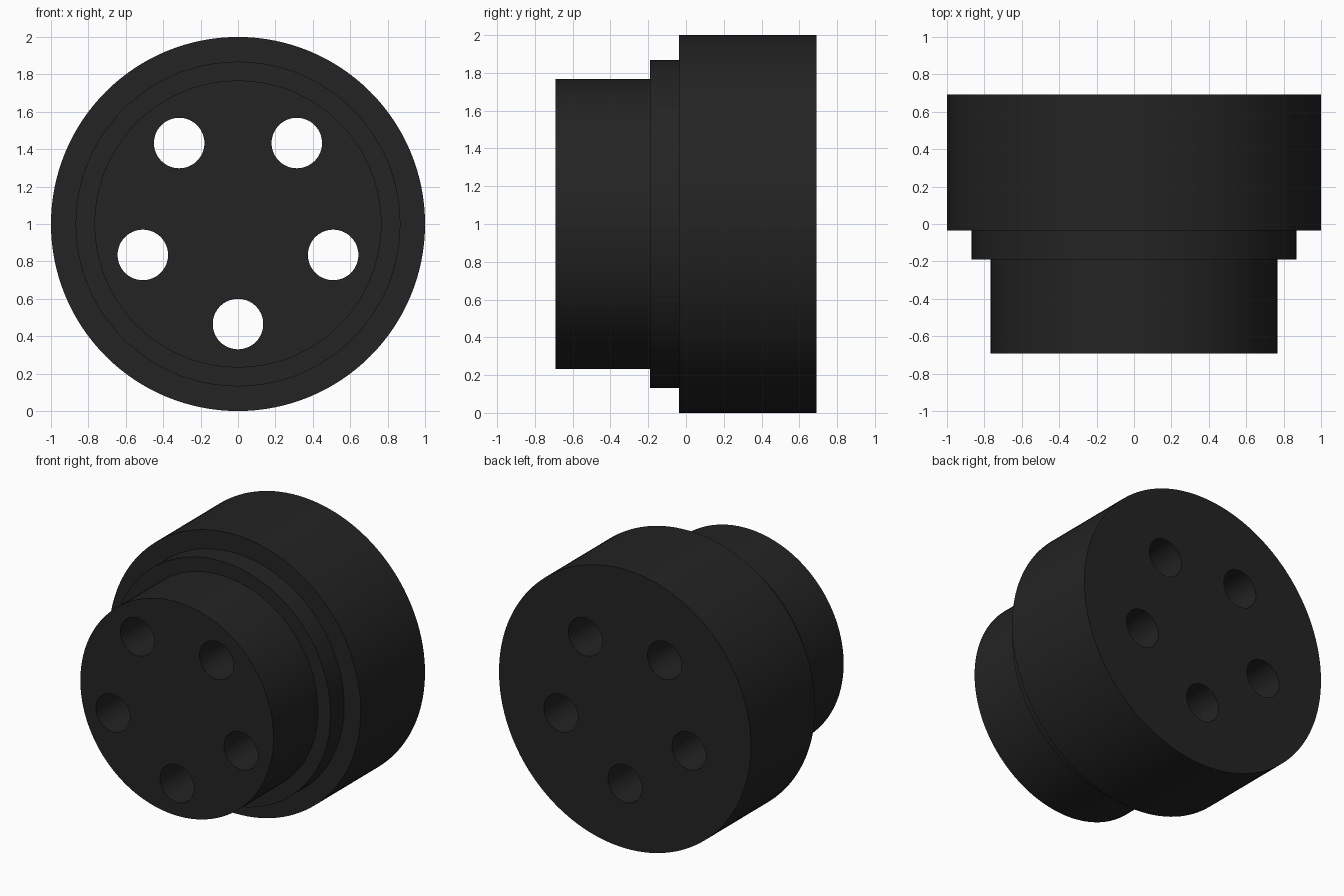
import bpy, bmesh, math
from mathutils import Matrix

if "Cube" in bpy.data.objects:
    bpy.data.objects.remove(bpy.data.objects["Cube"])

SIDES = 128
CENTRE_Z = 1.0

black = bpy.data.materials.new("matte black")
black.diffuse_color = (0.017, 0.017, 0.017, 1)
black.use_nodes = True
black.node_tree.nodes["Principled BSDF"].inputs["Base Color"].default_value = black.diffuse_color


def make_object(name, bm):
    bmesh.ops.recalc_face_normals(bm, faces=bm.faces)
    mesh = bpy.data.meshes.new(name)
    bm.to_mesh(mesh)
    bm.free()
    mesh.materials.append(black)
    obj = bpy.data.objects.new(name, mesh)
    bpy.context.collection.objects.link(obj)
    return obj


def turned_solid(name, profile, sides):
    """Closed solid turned about the y axis from (radius, y) points."""
    bm = bmesh.new()
    rings = []
    for r, y in profile:
        rings.append([bm.verts.new((r * math.cos(a), y, CENTRE_Z + r * math.sin(a)))
                      for a in (math.tau * i / sides for i in range(sides))])
    for low, high in zip(rings, rings[1:]):
        for i in range(sides):
            j = (i + 1) % sides
            bm.faces.new((low[i], low[j], high[j], high[i]))
    bm.faces.new(rings[0])
    bm.faces.new(rings[-1])
    return make_object(name, bm)


# Stepped body: front hub, narrow collar, wide rear flange
body = turned_solid("stepped_spacer", [
    (0.767, -0.692), (0.767, -0.19),
    (0.868, -0.19), (0.868, -0.036),
    (1.0, -0.036), (1.0, 0.692)], SIDES)

# Five through holes on a bolt circle, one at the bottom
bm = bmesh.new()
for k in range(5):
    a = -math.pi / 2 + k * math.tau / 5
    place = (Matrix.Translation((0.535 * math.cos(a), 0, CENTRE_Z + 0.535 * math.sin(a)))
             @ Matrix.Rotation(math.pi / 2, 4, 'X'))
    bmesh.ops.create_cone(bm, cap_ends=True, segments=64, radius1=0.135,
                          radius2=0.135, depth=2, matrix=place)
cutter = make_object("bolt_hole_cutter", bm)
cutter.hide_render = True

cut = body.modifiers.new("bolt_holes", 'BOOLEAN')
cut.operation = 'DIFFERENCE'
cut.solver = 'EXACT'
cut.object = cutter

bpy.context.view_layer.objects.active = body
body.select_set(True)
bpy.ops.object.modifier_apply(modifier=cut.name)
bpy.data.objects.remove(cutter)
bpy.ops.object.shade_smooth_by_angle(angle=math.radians(30))
